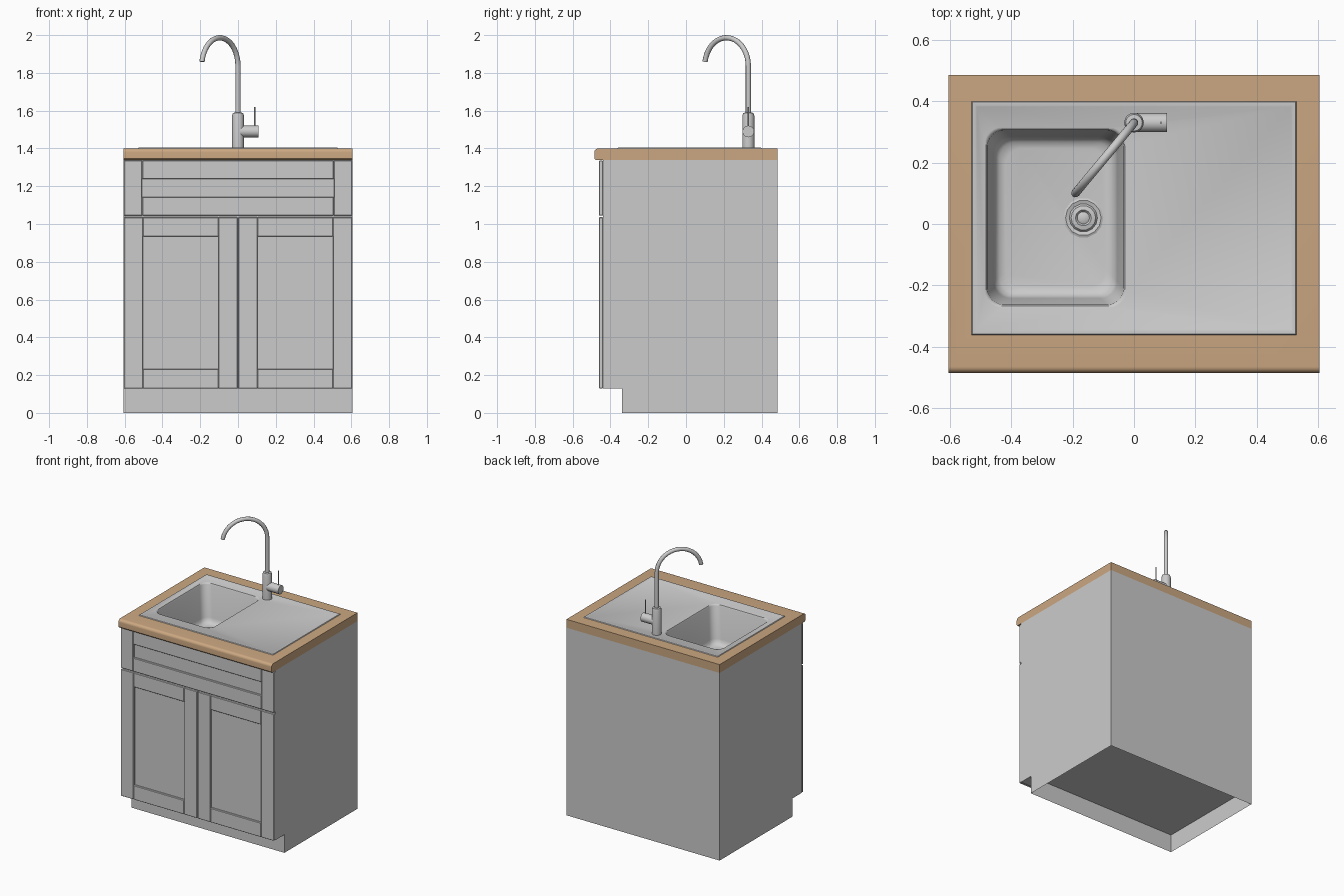
import bpy, bmesh, math
from mathutils import Matrix, Vector

if "Cube" in bpy.data.objects:
    bpy.data.objects.remove(bpy.data.objects["Cube"])

wood = bpy.data.materials.new("wood")
wood.diffuse_color = (0.60, 0.39, 0.22, 1)
wood.use_nodes = True
wood.node_tree.nodes["Principled BSDF"].inputs["Base Color"].default_value = wood.diffuse_color


def finish(name, bm, smooth=None, recalc=True):
    if recalc:
        bmesh.ops.recalc_face_normals(bm, faces=bm.faces)
    me = bpy.data.meshes.new(name)
    bm.to_mesh(me)
    bm.free()
    ob = bpy.data.objects.new(name, me)
    bpy.context.collection.objects.link(ob)
    if smooth:
        bpy.ops.object.select_all(action='DESELECT')
        ob.select_set(True)
        bpy.context.view_layer.objects.active = ob
        bpy.ops.object.shade_smooth_by_angle(angle=math.radians(smooth))
    return ob


def box(name, x, y, z, bevel=0):
    bm = bmesh.new()
    bmesh.ops.create_cube(bm, size=1)
    for v in bm.verts:
        for i, (a, b) in enumerate((x, y, z)):
            v.co[i] = a if v.co[i] < 0 else b
    ob = finish(name, bm)
    if bevel:
        m = ob.modifiers.new("bevel", 'BEVEL')
        m.width, m.segments = bevel, 1
    return ob


def extrude_x(name, pts, hw, skip=(), smooth=None):
    """Side outline (y, z) swept from -hw to hw, leaving out the skipped edges."""
    bm = bmesh.new()
    a, b = [[bm.verts.new((s * hw, y, z)) for y, z in pts] for s in (-1, 1)]
    n = len(pts)
    bm.faces.new(a)
    bm.faces.new(b)
    for i in range(n):
        if i not in skip:
            j = (i + 1) % n
            bm.faces.new((a[i], a[j], b[j], b[i]))
    return finish(name, bm, smooth)


def loft(bm, loops, cap=False):
    rings = [[bm.verts.new(p) for p in ring] for ring in loops]
    for r, s in zip(rings, rings[1:]):
        for i in range(len(r)):
            j = (i + 1) % len(r)
            bm.faces.new((r[i], r[j], s[j], s[i]))
    if cap:
        bm.faces.new(rings[-1])
    return rings


def lathe(name, profile, matrix, sides=16):
    bm = bmesh.new()
    ang = [math.tau * i / sides for i in range(sides)]
    rings = loft(bm, [[matrix @ Vector((r * math.cos(t), r * math.sin(t), z)) for t in ang]
                      for r, z in profile], cap=True)
    bm.faces.new(rings[0])
    return finish(name, bm, 35)


def rounded(x0, x1, y0, y1, r, z, n=6):
    pts = []
    for k, (cx, cy) in enumerate(((x1 - r, y1 - r), (x0 + r, y1 - r), (x0 + r, y0 + r), (x1 - r, y0 + r))):
        for i in range(n + 1):
            t = math.pi / 2 * (k + i / n)
            pts.append((cx + r * math.cos(t), cy + r * math.sin(t), z))
    return pts


def rect(d, z):
    return [(-.53 + d, -.362 + d, z), (.53 - d, -.362 + d, z), (.53 - d, .4 - d, z), (-.53 + d, .4 - d, z)]


# Cabinet carcass: thin shell, open top and open plinth underside
extrude_x("cabinet_body", [(-.44, 1.34), (-.44, .13), (-.34, .13), (-.34, 0), (.485, 0), (.485, 1.34)],
          .605, skip=(3, 5))
bm = bmesh.new()
bm.faces.new([bm.verts.new((x, y, .13)) for x, y in ((-.605, -.34), (-.605, .485), (.605, .485), (.605, -.34))])
finish("cabinet_floor", bm, recalc=False)


# Framed fronts: two stiles, two rails, recessed panel
def framed_front(name, x0, x1, z0, z1, w=.102):
    y, bv = (-.46, -.44), .003
    box(name + "_left_stile", (x0, x0 + w), y, (z0, z1), bv)
    box(name + "_right_stile", (x1 - w, x1), y, (z0, z1), bv)
    box(name + "_bottom_rail", (x0 + w, x1 - w), y, (z0, z0 + w), bv)
    box(name + "_top_rail", (x0 + w, x1 - w), y, (z1 - w, z1), bv)
    box(name + "_panel", (x0 + w, x1 - w), (-.446, -.44), (z0 + w, z1 - w))


framed_front("drawer", -.605, .605, 1.044, 1.336, .098)
framed_front("left_door", -.605, -.002, .13, 1.036)
framed_front("right_door", .002, .605, .13, 1.036)

# Countertop with rounded front edge and a hole for the bowl
nose = [(-.465 - .02 * math.sin(math.radians(a)), 1.38 + .02 * math.cos(math.radians(a))) for a in range(0, 91, 15)]
top = extrude_x("countertop", [(.485, 1.34), (.485, 1.4)] + nose + [(-.485, 1.347), (-.478, 1.34)], .605, smooth=40)
top.data.materials.append(wood)
cutter = box("bowl_cutter", (-.495, -.015), (-.28, .325), (1.2, 1.5))
cutter.hide_render = True
cutter.hide_set(True)
cut = top.modifiers.new("bowl_hole", 'BOOLEAN')
cut.object, cut.solver = cutter, 'EXACT'

# Sink: raised rim, drainer plate, rounded bowl
bm = bmesh.new()
outer = loft(bm, [rect(0, 1.4), rect(.003, 1.405), rect(.013, 1.405), rect(.018, 1.402)])[-1]
bowl = []
for inset, z in ((0, 1.402), (.005, 1.4), (.009, 1.392), (.03, 1.17), (.036, 1.15), (.048, 1.135), (.068, 1.13)):
    bowl.append(rounded(-.487 + inset, -.025 - inset, -.272 + inset, .315 - inset, .055, z))
inner = loft(bm, bowl, cap=True)[0]
edges = [bm.edges.get((r[i], r[(i + 1) % len(r)])) for r in (outer, inner) for i in range(len(r))]
bmesh.ops.triangle_fill(bm, edges=edges, use_beauty=True)
finish("sink", bm, 40)

# Drain
lathe("drain", [(.065, 1.128), (.065, 1.133), (.058, 1.136), (.046, 1.132), (.04, 1.14), (.026, 1.143),
                (.02, 1.136), (.012, 1.14)], Matrix.Translation((-.165, .02, 0)), 14)

# Tap: body, side knob, lever, swan-neck spout
lathe("tap_body", [(.032, 1.4), (.032, 1.572), (.027, 1.588), (.015, 1.59)], Matrix.Translation((0, .33, 0)))
lathe("tap_knob", [(.031, .01), (.031, .108)],
      Matrix.Translation((0, .33, 1.49)) @ Matrix.Rotation(math.pi / 2, 4, 'Y'))
lathe("tap_lever", [(.004, 1.51), (.004, 1.62)], Matrix.Translation((.088, .33, 0)), 8)

out = Vector((-.193, -.232, 0)).normalized()
side = Vector((-out.y, out.x, 0))
path = [(0, 1.58, 0)] + [(.15 - .15 * math.cos(t), 1.836 + .15 * math.sin(t), t)
                         for t in [math.radians(171 * i / 18) for i in range(19)]]
loops = []
for d, z, t in path:
    c = Vector((0, .33, z)) + out * d
    normal = out * -math.cos(t) + Vector((0, 0, math.sin(t)))
    loops.append([c + .014 * (normal * math.cos(a) + side * math.sin(a))
                  for a in [math.tau * i / 12 for i in range(12)]])
bm = bmesh.new()
loft(bm, loops, cap=True)
finish("tap_spout", bm, 40)
